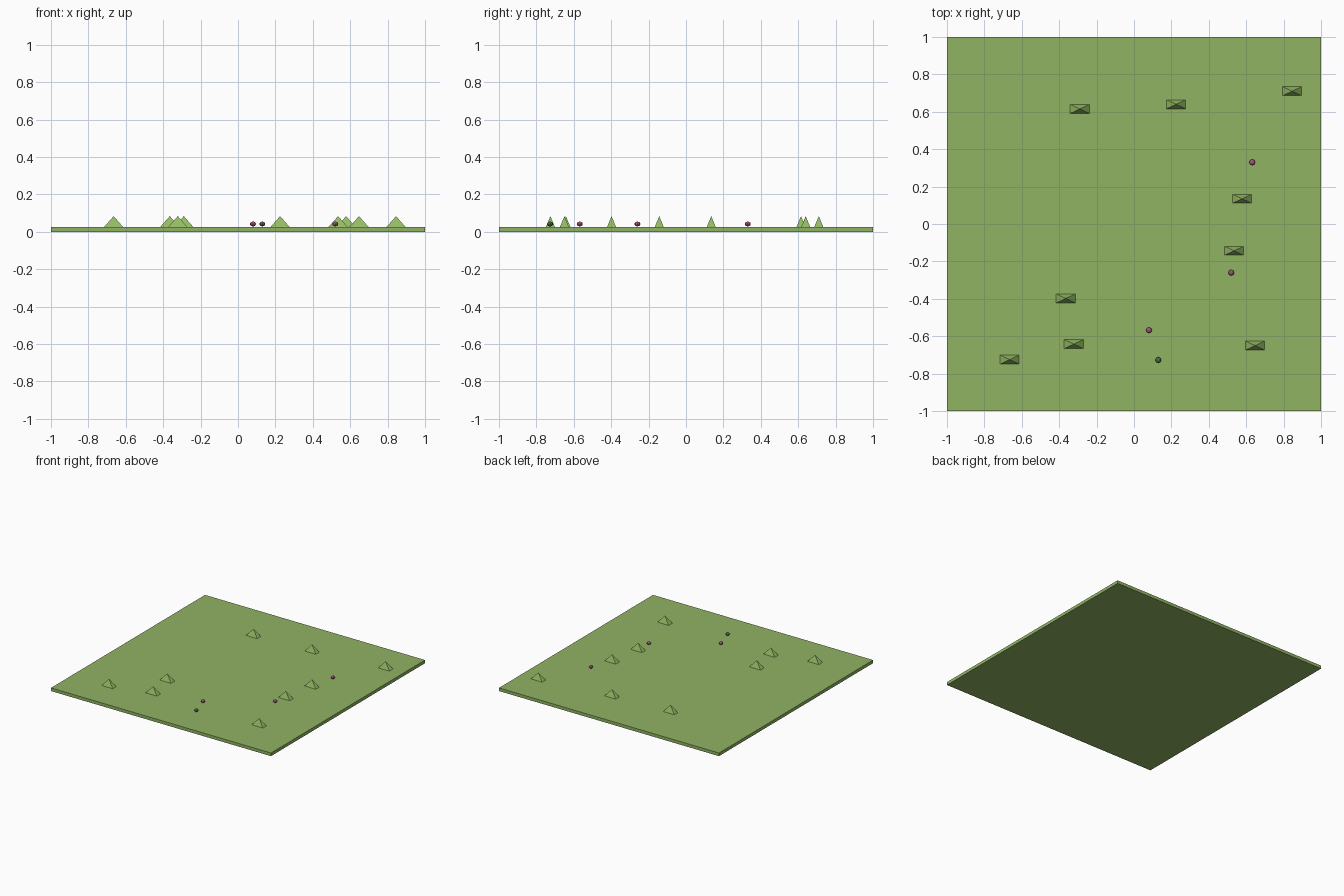
import bpy
import math

if "Cube" in bpy.data.objects:
    bpy.data.objects.remove(bpy.data.objects["Cube"])


def material(name, srgb):
    m = bpy.data.materials.new(name)
    m.diffuse_color = [(c / 255) ** 2.2 for c in srgb] + [1]
    m.use_nodes = True
    m.node_tree.nodes["Principled BSDF"].inputs["Base Color"].default_value = m.diffuse_color
    return m


GROUND = material("meadow green", (144, 178, 100))
GRASS = material("grass green", (146, 186, 100))
PINK = material("dusky pink", (165, 85, 125))
DARK = material("dark green", (75, 110, 65))

TOP = 0.026  # height of the slab surface


def finish(name, mat):
    ob = bpy.context.object
    ob.name = name
    ob.data.materials.append(mat)
    return ob


# Square meadow slab
bpy.ops.mesh.primitive_cube_add(size=1, location=(0, 0, TOP / 2))
bpy.context.object.scale = (2, 2, TOP)
finish("ground", GROUND)

# Grass tufts: narrow four-sided pyramids
TUFTS = [(-0.29, 0.615), (0.225, 0.64), (0.845, 0.71), (0.578, 0.135),
         (0.535, -0.143), (-0.365, -0.398), (-0.322, -0.642),
         (-0.665, -0.725), (0.647, -0.65)]
for x, y in TUFTS:
    bpy.ops.mesh.primitive_cone_add(vertices=4, radius1=math.sqrt(0.5), depth=1,
                                    location=(x, y, TOP + 0.029))
    tuft = bpy.context.object
    tuft.rotation_euler.z = math.pi / 4
    bpy.ops.object.transform_apply(location=False, rotation=True, scale=False)
    tuft.scale = (0.102, 0.048, 0.058)
    finish("grass_tuft", GRASS)

# Small flower heads resting on the grass
FLOWERS = [(0.632, 0.33, PINK), (0.52, -0.26, PINK), (0.08, -0.568, PINK),
           (0.13, -0.727, DARK)]
for x, y, mat in FLOWERS:
    bpy.ops.mesh.primitive_uv_sphere_add(segments=8, ring_count=6, radius=1,
                                         location=(x, y, 0.042))
    bpy.context.object.scale = (0.016, 0.016, 0.013)
    finish("flower_head", mat)
